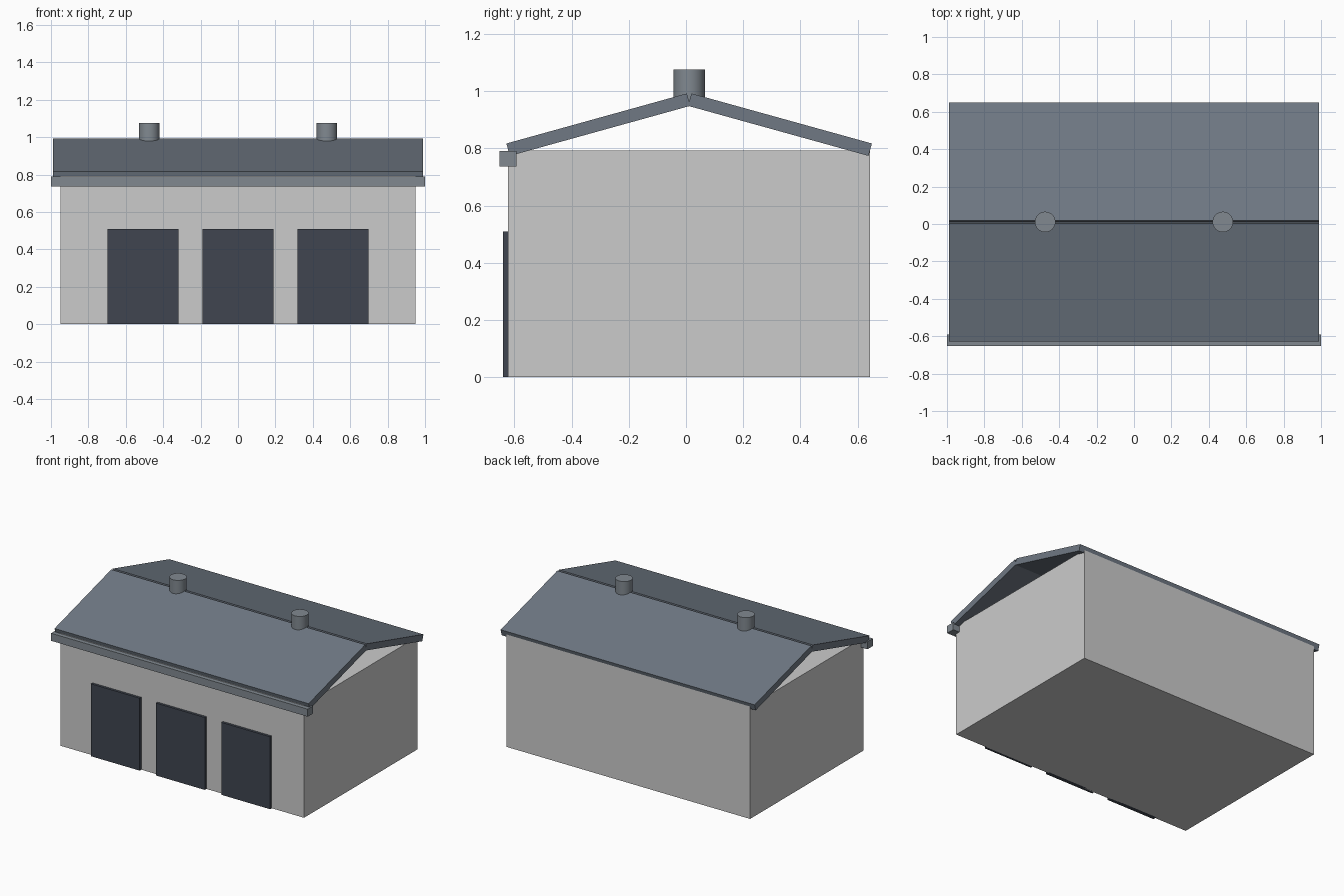
import bpy
from math import atan2, hypot, sin, cos

if "Cube" in bpy.data.objects:
    bpy.data.objects.remove(bpy.data.objects["Cube"])

CY = 0.011  # ridge line, slightly behind centre because of the front gutter and doors


def box(name, x, y, z, color=None):
    """Box from (min, max) ranges on each axis."""
    bpy.ops.mesh.primitive_cube_add(size=1, location=[sum(r) / 2 for r in (x, y, z)])
    ob = bpy.context.object
    ob.name = name
    ob.scale = [r[1] - r[0] for r in (x, y, z)]
    bpy.ops.object.transform_apply(location=False, rotation=False, scale=True)
    if color:
        ob.data.materials.append(color)
    return ob


def paint(name, rgb):
    m = bpy.data.materials.new(name)
    m.diffuse_color = (*rgb, 1)
    m.use_nodes = True
    m.node_tree.nodes["Principled BSDF"].inputs["Base Color"].default_value = m.diffuse_color
    return m


roof_paint = paint("roof_slate", (0.16, 0.19, 0.23))
door_paint = paint("door_dark", (0.05, 0.06, 0.08))
metal_paint = paint("metal_grey", (0.22, 0.25, 0.28))

# Main hall
box("walls", (-0.95, 0.95), (-0.622, 0.643), (0, 0.793))

# Three bay doors
for i, x in enumerate((-0.508, 0, 0.508)):
    box(f"bay_door_{i + 1}", (x - 0.19, x + 0.19), (-0.64, -0.61), (0, 0.51), door_paint)

# Pitched roof: two tilted slabs, open gables
eave, ridge, thick = (0.639, 0.817), (0.008, 0.992), 0.045
run, rise = eave[0] - ridge[0], ridge[1] - eave[1]
pitch = atan2(rise, run)
for name, s in (("roof_front", -1), ("roof_back", 1)):
    slab = box(name, (-0.99, 0.99), (0, hypot(run, rise)), (0, thick), roof_paint)
    mid_y = (eave[0] + ridge[0]) / 2 - sin(pitch) * thick / 2
    mid_z = (eave[1] + ridge[1]) / 2 - cos(pitch) * thick / 2
    slab.location = (0, CY + s * mid_y, mid_z)
    slab.rotation_euler.x = -s * pitch

# Gutter along the front eave
box("front_gutter", (-1, 1), (-0.652, -0.592), (0.737, 0.79), metal_paint)

# Ridge vents
for name, x in (("vent_left", -0.475), ("vent_right", 0.475)):
    bpy.ops.mesh.primitive_cylinder_add(vertices=32, radius=0.055, depth=0.12,
                                        location=(x, CY, 1.015))
    vent = bpy.context.object
    vent.name = name
    vent.data.materials.append(metal_paint)
    bpy.ops.object.shade_smooth_by_angle()
